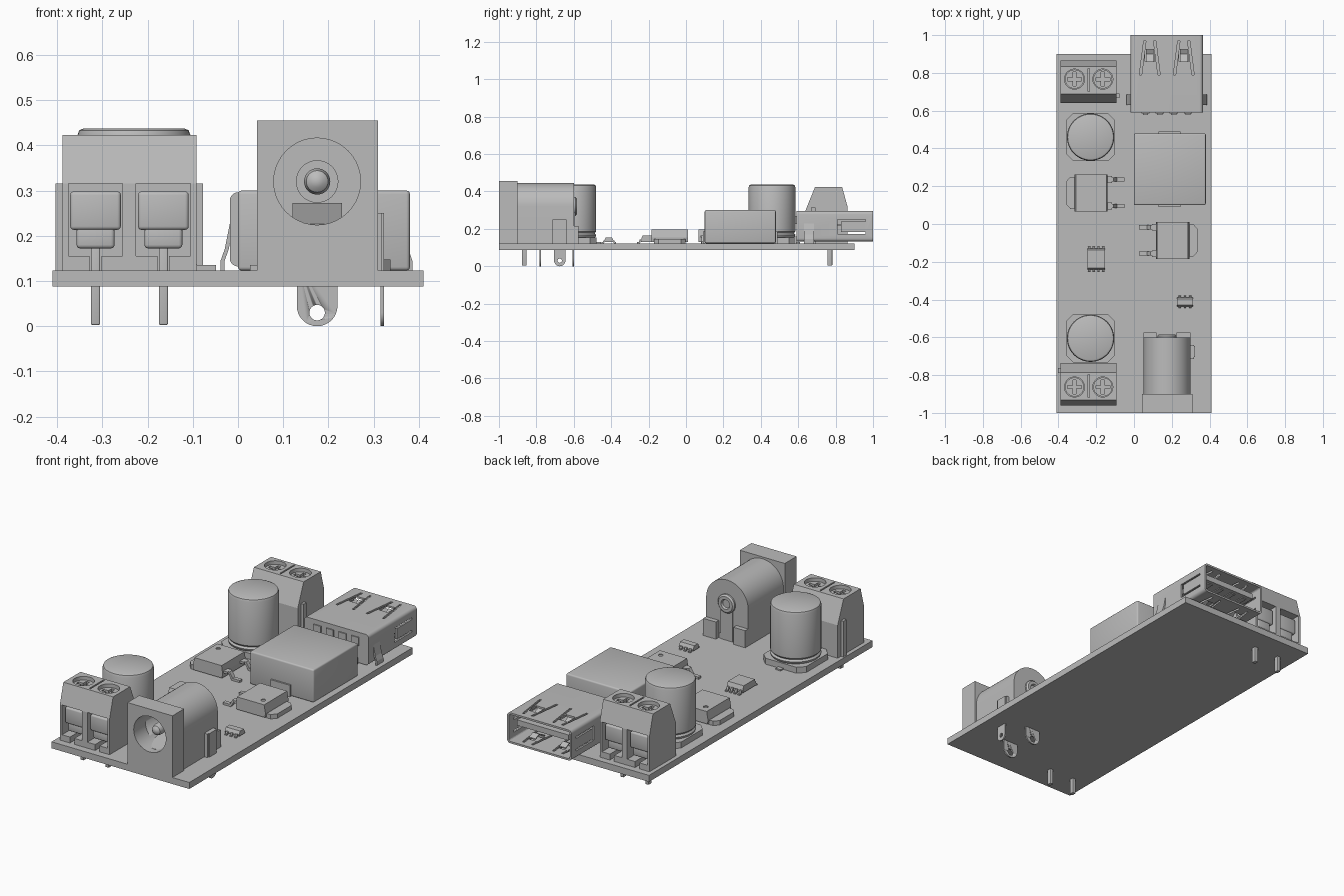
import bpy, bmesh, math
from mathutils import Matrix, Vector

cube = bpy.data.objects.get("Cube")
if cube:
    bpy.data.objects.remove(cube, do_unlink=True)

GREY = (0.5, 0.5, 0.5, 1)
mat = bpy.data.materials.new("plain grey")
mat.use_nodes = True
mat.diffuse_color = GREY
mat.node_tree.nodes["Principled BSDF"].inputs["Base Color"].default_value = GREY
TOP = 0.123   # board upper surface


def finish(name, bm, smooth=False):
    bmesh.ops.recalc_face_normals(bm, faces=bm.faces[:])
    me = bpy.data.meshes.new(name)
    bm.to_mesh(me)
    bm.free()
    me.materials.append(mat)
    ob = bpy.data.objects.new(name, me)
    bpy.context.collection.objects.link(ob)
    if smooth:
        shade(ob)
    return ob


def select(ob):
    bpy.ops.object.select_all(action='DESELECT')
    ob.select_set(True)
    bpy.context.view_layer.objects.active = ob


def shade(ob):
    select(ob)
    bpy.ops.object.shade_smooth_by_angle(angle=math.radians(35))


def prism(name, pts, axis, a, b, smooth=False):
    """Extrude a 2D outline along an axis from a to b."""
    place = {'x': lambda p, t: (t, p[0], p[1]), 'y': lambda p, t: (p[0], t, p[1]),
             'z': lambda p, t: (p[0], p[1], t)}[axis]
    bm = bmesh.new()
    lo = [bm.verts.new(place(p, a)) for p in pts]
    hi = [bm.verts.new(place(p, b)) for p in pts]
    bm.faces.new(lo)
    bm.faces.new(hi)
    for i in range(len(pts)):
        j = (i + 1) % len(pts)
        bm.faces.new((lo[i], lo[j], hi[j], hi[i]))
    return finish(name, bm, smooth)


def box(name, x0, x1, y0, y1, z0, z1, bevel=0):
    ob = prism(name, [(x0, y0), (x1, y0), (x1, y1), (x0, y1)], 'z', z0, z1)
    if bevel:
        m = ob.modifiers.new("bevel", 'BEVEL')
        m.width, m.segments = bevel, 3
        select(ob)
        bpy.ops.object.modifier_apply(modifier="bevel")
        shade(ob)
    return ob


def arc(cx, cy, r, a0, a1, n):
    return [(cx + r * math.cos(math.radians(a0 + (a1 - a0) * i / n)),
             cy + r * math.sin(math.radians(a0 + (a1 - a0) * i / n))) for i in range(n + 1)]


def disc(name, cx, cy, r, axis, a, b):
    return prism(name, arc(cx, cy, r, 0, 360, 40)[:-1], axis, a, b, True)


def lathe(name, profile, matrix, n=48):
    """Revolve (radius, height) points about local z."""
    bm = bmesh.new()
    vs = [bm.verts.new((r, 0, z)) for r, z in profile]
    es = [bm.edges.new(e) for e in zip(vs, vs[1:])]
    bmesh.ops.spin(bm, geom=vs + es, cent=(0, 0, 0), axis=(0, 0, 1), angle=2 * math.pi, steps=n)
    bmesh.ops.remove_doubles(bm, verts=bm.verts[:], dist=0.0001)
    bm.transform(matrix)
    return finish(name, bm, True)


def cut(ob, cutters):
    for c in cutters:
        m = ob.modifiers.new("cut", 'BOOLEAN')
        m.operation, m.object, m.solver = 'DIFFERENCE', c, 'EXACT'
        select(ob)
        bpy.ops.object.modifier_apply(modifier="cut")
        bpy.data.objects.remove(c, do_unlink=True)
    return ob


def chamfered(x0, x1, y0, y1, c):
    return [(x0 + c, y0), (x1 - c, y0), (x1, y0 + c), (x1, y1 - c),
            (x1 - c, y1), (x0 + c, y1), (x0, y1 - c), (x0, y0 + c)]


box("circuit_board", -0.41, 0.41, -1, 0.9, 0.088, TOP)


# Two-way screw terminals, openings facing local -y
def terminal(name, cx, cy, turn):
    side = [(-0.1125, TOP), (0.1125, TOP), (0.1125, 0.3), (0.0625, 0.423), (-0.083, 0.423), (-0.1125, 0.315)]
    body = prism(name + "_housing", side, 'x', -0.148, 0.148)
    parts, cuts = [body], [box("c", -0.004, 0.004, -0.07, 0.05, 0.412, 0.45)]
    for x in (-0.075, 0.075):
        cuts += [box("c", x - 0.06, x + 0.06, -0.2, 0.02, 0.155, 0.315),
                 box("c", x - 0.013, x + 0.013, -0.2, 0.02, 0.12, 0.16),
                 disc("c", x, -0.015, 0.053, 'z', 0.375, 0.45)]
        screw = disc(name + "_screw", x, -0.015, 0.05, 'z', 0.37, 0.405)
        cut(screw, [box("c", x - 0.009, x + 0.009, -0.052, 0.022, 0.392, 0.42),
                    box("c", x - 0.037, x + 0.037, -0.024, -0.006, 0.392, 0.42)])
        clamp = box(name + "_clamp", x - 0.056, x + 0.056, -0.095, 0.015, 0.213, 0.298, 0.008)
        foot = box(name + "_clamp_foot", x - 0.042, x + 0.042, -0.09, 0.015, 0.172, 0.22, 0.008)
        pin = box(name + "_pin", x - 0.01, x + 0.01, -0.03, -0.004, 0.003, 0.18, 0.003)
        parts += [screw, clamp, foot, pin]
    cut(body, cuts)
    parts.append(box(name + "_rib", -0.163, -0.147, 0.06, 0.085, TOP, 0.315))
    for p in parts:
        p.data.transform(Matrix.Translation((cx, cy, 0)) @ Matrix.Rotation(turn, 4, 'Z'))


terminal("front_terminal", -0.24, -0.848, 0)
terminal("back_terminal", -0.24, 0.752, math.pi)

# Can capacitors
for name, y in (("front_capacitor", -0.605), ("back_capacitor", 0.46)):
    prism(name + "_base", chamfered(-0.357, -0.103, y - 0.127, y + 0.127, 0.035), 'z', TOP, 0.155)
    lathe(name + "_can", [(0, 0.15), (0.112, 0.15), (0.122, 0.158), (0.125, 0.168), (0.117, 0.177),
                          (0.125, 0.187), (0.125, 0.422), (0.121, 0.433), (0.112, 0.437), (0, 0.437)],
          Matrix.Translation((-0.23, y, 0)))
    for s in (-1, 1):
        box(name + "_lead", -0.245, -0.215, y + s * 0.135 - 0.015, y + s * 0.135 + 0.015, TOP, 0.13)


# Gull-wing lead running along local +x from the body
def lead(name, length, height, width, matrix):
    t = 0.012 if height > 0.04 else 0.006
    top = [(0, height), (length * 0.35, height), (length * 0.55, t), (length, t)]
    low = [(x - (0.006 if 0 < x < length else 0), z - t) for x, z in reversed(top)]
    ob = prism(name, top + low, 'y', -width / 2, width / 2)
    ob.data.transform(matrix)


# Power transistors
def transistor(name, cx, cy, turn):
    place = Matrix.Translation((cx, cy, TOP)) @ Matrix.Rotation(turn, 4, 'Z')
    body = prism(name + "_body", [(-0.085, 0.006), (0.085, 0.006), (0.088, 0.035), (0.082, 0.073), (-0.08, 0.073),
                                  (-0.088, 0.03)], 'y', -0.098, 0.098)
    cut(body, [disc("c", -0.045, 0.055, 0.012, 'z', 0.068, 0.09)])
    tab = prism(name + "_tab", [(0, -0.085), (0, 0.085), (-0.11, 0.085), (-0.132, 0.06), (-0.132, -0.06),
                                (-0.11, -0.085)], 'z', 0, 0.024)
    for p in (body, tab):
        p.data.transform(place)
    for y in (-0.07, 0.07):
        lead(name + "_lead", 0.092, 0.042, 0.022, place @ Matrix.Translation((0.086, y, 0)))
        box(name + "_shoulder", 0.08, 0.11, y - 0.018, y + 0.018, 0.03, 0.042).data.transform(place)


transistor("left_transistor", -0.227, 0.165, 0)
transistor("right_transistor", 0.205, -0.087, math.pi)


# Small chips with leads on the two y sides
def chip(name, cx, cy, hx, hy, height, count, pitch, reach):
    prism(name + "_body", [(cy - hy, TOP + 0.006), (cy + hy, TOP + 0.006), (cy + hy, TOP + height / 2),
                           (cy + hy - 0.008, TOP + height), (cy - hy + 0.008, TOP + height),
                           (cy - hy, TOP + height / 2)], 'x', cx - hx, cx + hx)
    for s in (-1, 1):
        for i in range(count):
            x = cx + (i - (count - 1) / 2) * pitch
            lead(name + "_lead", reach, height / 2, 0.012, Matrix.Translation((x, cy + s * hy, TOP))
                 @ Matrix.Rotation(s * math.pi / 2, 4, 'Z'))


chip("driver_chip", -0.2, -0.185, 0.047, 0.055, 0.042, 4, 0.025, 0.022)
chip("regulator_chip", 0.27, -0.412, 0.042, 0.024, 0.032, 3, 0.028, 0.015)

# Power inductor
box("inductor", 0, 0.38, 0.1, 0.48, TOP, 0.3, 0.008)
for y in (0.091, 0.478):
    box("inductor_clip", 0.13, 0.245, y, y + 0.011, TOP, 0.185)

# Barrel jack
JX, JZ = 0.175, 0.32
face = box("jack_front", 0.042, 0.31, -1, -0.9, TOP, 0.455)
cut(face, [disc("c", JX, JZ, 0.096, 'y', -1.1, -0.85)])
barrel = prism("jack_barrel", [(0.3, TOP)] + arc(JX, JZ, 0.125, 0, 180, 32) + [(0.05, TOP)], 'y', -0.9, -0.6, True)
cut(barrel, [disc("c", JX, JZ, 0.096, 'y', -0.95, -0.64)])
along = Matrix.Translation((JX, 0, JZ)) @ Matrix.Rotation(-math.pi / 2, 4, 'X')
lathe("jack_pin", [(0, -0.96), (0.013, -0.957), (0.024, -0.948), (0.029, -0.93), (0.029, -0.7), (0.047, -0.7),
                   (0.047, -0.63), (0, -0.63)], along, 32)
lathe("jack_rivet", [(0.05, -0.61), (0.05, -0.592), (0.042, -0.584), (0.026, -0.584), (0.022, -0.595),
                     (0, -0.595)], along, 32)
prism("jack_spring", [(-0.96, 0.226), (-0.7, 0.272), (-0.7, 0.264), (-0.96, 0.218)], 'x', 0.12, 0.23)
box("jack_left_foot", 0.05, 0.12, -0.61, -0.575, TOP, 0.215)
box("jack_right_foot", 0.225, 0.3, -0.61, -0.575, TOP, 0.215)
box("jack_side_block", 0.295, 0.318, -0.715, -0.64, TOP, 0.25)
box("jack_back_plate", 0.14, 0.21, -0.603, -0.594, TOP, 0.29)


# Solder tabs with rounded, drilled ends
def solder_tab(name, c, half, axis, a, b, top):
    tab = prism(name, arc(c, half, half, 180, 360, 16) + [(c + half, top), (c - half, top)], axis, a, b, True)
    cut(tab, [disc("c", c, 0.03, half * 0.38, axis, a - 0.1, b + 0.1)])


solder_tab("jack_centre_tab", JX, 0.045, 'y', -0.607, -0.599, 0.15)
solder_tab("jack_spring_tab", JX, 0.045, 'y', -0.784, -0.776, 0.15)
solder_tab("jack_side_tab", -0.675, 0.03, 'x', 0.315, 0.323, 0.25)

# USB style socket: hollow folded shell, open at the back
UX0, UX1 = -0.018, 0.365
UM = (UX0 + UX1) / 2


def ring(x0, x1, z0, z1, r):
    return (arc(x1 - r, z1 - r, r, 0, 90, 5) + arc(x0 + r, z1 - r, r, 90, 180, 5)
            + arc(x0 + r, z0 + r, r, 180, 270, 5) + arc(x1 - r, z0 + r, r, 270, 360, 5))


shell = prism("socket_shell", ring(UX0, UX1, 0.132, 0.296, 0.018), 'y', 0.59, 1, True)
cuts = [prism("c", ring(UX0 + 0.01, UX1 - 0.01, 0.142, 0.286, 0.01), 'y', 0.66, 1.1)]
for x in (UM - 0.09, UM + 0.09):
    for s in (-1, 1):   # slanted slots either side of each spring finger
        leg = [(x + s * 0.055, 0.79), (x + s * 0.043, 0.79), (x + s * 0.02, 0.97), (x + s * 0.032, 0.97)]
        cuts += [prism("c", leg, 'z', 0.1, 0.35)]
    cuts.append(box("c", x - 0.026, x + 0.026, 0.86, 0.925, 0.1, 0.35))
for z in (0.178, 0.245):
    cuts.append(box("c", -0.1, 0.5, 0.82, 0.96, z - 0.005, z + 0.005))
cuts.append(box("c", -0.1, 0.5, 0.81, 0.83, 0.173, 0.25))
cut(shell, cuts)
for x in (UM - 0.09, UM + 0.09):   # bent spring finger tips, above and below
    for z, d in ((0.288, -1), (0.14, 1)):
        prism("socket_finger", [(0.85, z), (0.9, z + d * 0.025), (0.93, z + d * 0.01),
                                (0.93, z + d * 0.016), (0.9, z + d * 0.031), (0.85, z + d * 0.006)],
              'x', x - 0.019, x + 0.019)
box("socket_tongue", 0.02, 0.327, 0.65, 0.97, 0.222, 0.252)
for i in range(4):
    x = UM + (i - 1.5) * 0.075
    box("socket_contact", x - 0.014, x + 0.014, 0.68, 0.95, 0.217, 0.223)
    box("socket_pin", x - 0.014, x + 0.014, 0.578, 0.592, TOP, 0.16)
    box("socket_back_notch", x - 0.022, x + 0.022, 0.584, 0.592, 0.225, 0.27)
for s in (-1, 1):   # bowed mounting legs
    path = [(0.19, 0.235), (0.197, 0.2), (0.203, 0.17), (0.212, 0.145), (0.212, TOP)]
    pts = [(UM + s * u, z) for u, z in path] + [(UM + s * (u - 0.009), z) for u, z in reversed(path)]
    prism("socket_leg", pts, 'y', 0.63, 0.685)
